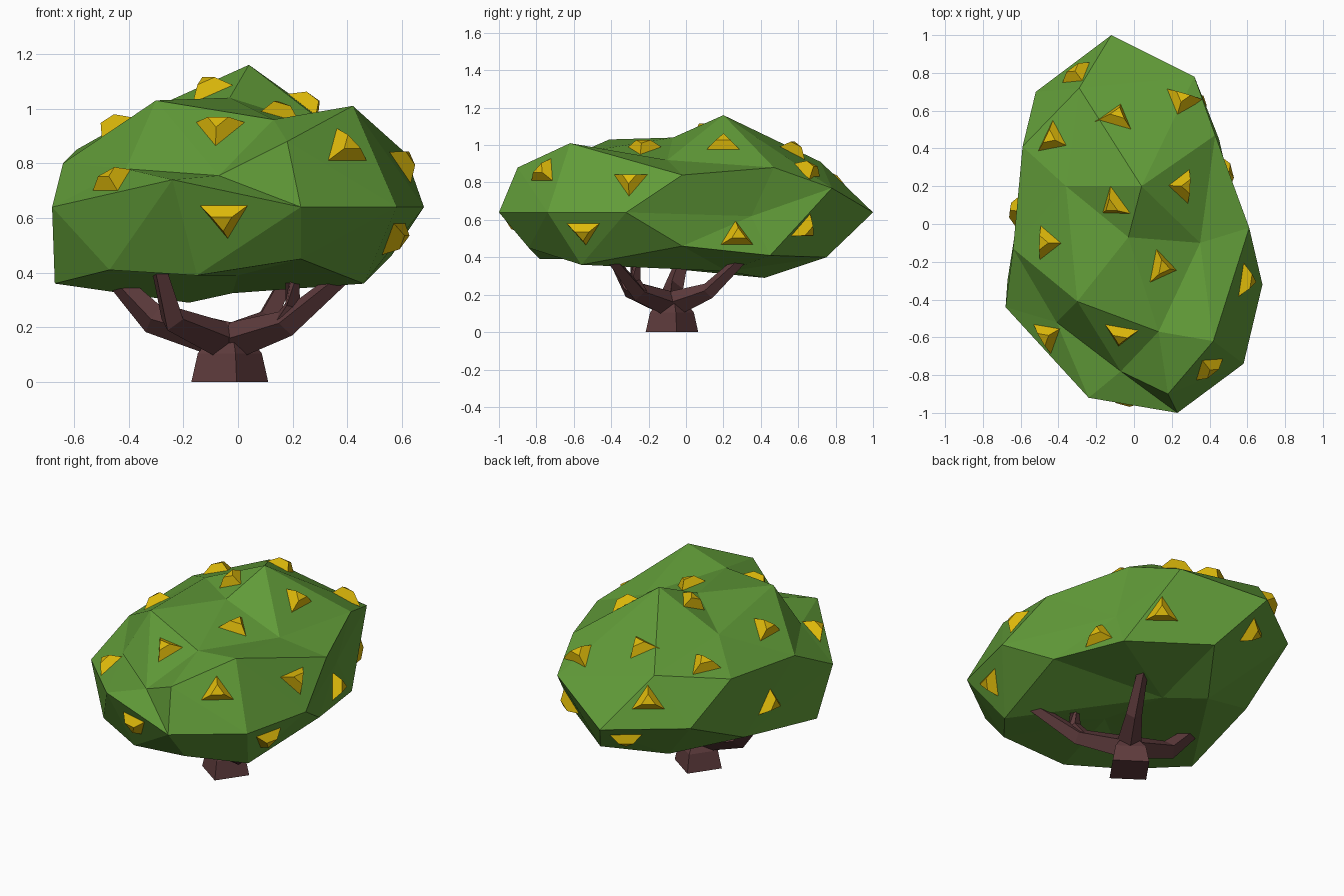
import bpy, bmesh
from mathutils import Vector, Matrix
from mathutils.bvhtree import BVHTree

if "Cube" in bpy.data.objects:
    bpy.data.objects.remove(bpy.data.objects["Cube"])


def material(name, rgb):
    m = bpy.data.materials.new(name)
    m.diffuse_color = (*rgb, 1)
    m.use_nodes = True
    m.node_tree.nodes["Principled BSDF"].inputs["Base Color"].default_value = m.diffuse_color
    return m


GREEN = material("leaf_green", (0.12, 0.33, 0.04))
YELLOW = material("fruit_yellow", (0.72, 0.48, 0.003))
BARK = material("bark_brown", (0.115, 0.045, 0.047))


def finish(bm, name, mat):
    bmesh.ops.recalc_face_normals(bm, faces=bm.faces[:])
    me = bpy.data.meshes.new(name)
    bm.to_mesh(me)
    bm.free()
    me.materials.append(mat)
    ob = bpy.data.objects.new(name, me)
    bpy.context.collection.objects.link(ob)
    return ob


def loft(bm, rings):
    for lo, hi in zip(rings, rings[1:]):
        for k in range(4):
            bm.faces.new((lo[k], lo[(k + 1) % 4], hi[(k + 1) % 4], hi[k]))
    bm.faces.new(rings[0])
    bm.faces.new(rings[-1])


# Canopy: corner points wrapped as a faceted shell around a centre
upper = [(0.04, 0.20, 1.16), (0.42, -0.62, 1.01), (-0.30, -0.41, 1.03), (-0.03, -0.07, 1.04),
         (0.13, -0.57, 0.96), (-0.41, -0.52, 0.78), (-0.07, -0.78, 0.755), (0.18, -0.90, 0.88),
         (0.35, -0.10, 0.92), (0.61, -0.02, 0.84), (0.43, 0.47, 0.88), (0.32, 0.78, 0.77),
         (-0.29, 0.72, 0.91), (-0.36, 0.20, 0.98), (-0.59, 0.41, 0.85), (-0.64, -0.13, 0.80)]
rim = [(-0.12, 1.0, 0.64), (0.42, 0.35, 0.62), (0.68, -0.32, 0.64), (0.58, -0.74, 0.64),
       (0.23, -1.0, 0.64), (-0.24, -0.92, 0.74), (-0.68, -0.44, 0.64), (-0.52, 0.70, 0.64)]
under = [(0.46, -0.56, 0.36), (0.23, -0.84, 0.45), (-0.15, -0.78, 0.39), (-0.47, -0.62, 0.41),
         (-0.67, -0.30, 0.36), (0.56, -0.02, 0.46), (0.45, 0.45, 0.41), (0.05, 0.75, 0.40),
         (-0.18, 0.42, 0.29), (0.0, -0.25, 0.39), (-0.58, 0.27, 0.44), (-0.02, 0.22, 0.325)]
bm = bmesh.new()
centre = Vector((0, -0.03, 0.62))
corners = []
for p in upper + rim + under:
    d = Vector(p) - centre
    direction = Vector((d.x / 0.66, d.y, d.z / 0.45)).normalized()
    corners.append((bm.verts.new(direction), p))
bmesh.ops.convex_hull(bm, input=bm.verts[:])
for v, p in corners:
    v.co = p
# turn one diagonal so the front dent creases the right way
dent = bm.edges.get((corners[2][0], corners[21][0]))
if dent:
    bmesh.ops.rotate_edges(bm, edges=[dent], use_ccw=False)
bmesh.ops.recalc_face_normals(bm, faces=bm.faces[:])
surface = BVHTree.FromBMesh(bm)
finish(bm, "canopy", GREEN)

# Fruits: three-sided chunks seated on the canopy, tip pointing down (-1) or up (1) the slope
down = [(-0.07, -0.58, 0.92), (-0.05, -0.92, 0.60), (0.60, -0.30, 0.81), (0.59, -0.55, 0.53),
        (0.15, -0.23, 1.0), (-0.11, 0.10, 1.08), (-0.09, 0.57, 0.98), (-0.17, 0.82, 0.53)]
up = [(0.40, -0.77, 0.86), (-0.47, -0.60, 0.75), (0.26, 0.20, 1.01), (-0.46, -0.10, 0.92),
      (-0.43, 0.45, 0.90), (0.25, 0.65, 0.85), (-0.32, 0.82, 0.80), (0.36, 0.67, 0.53),
      (0.47, 0.27, 0.51), (-0.63, 0.07, 0.58)]
for i, (spot, sign) in enumerate([(s, -1) for s in down] + [(s, 1) for s in up]):
    loc, n, _, _ = surface.find_nearest(Vector(spot))
    tip = sign * (Vector((0, 0, 1)) - n * n.z).normalized()
    basis = Matrix((tip.cross(n), tip * 0.85, n)).transposed().to_4x4()
    bm = bmesh.new()
    bmesh.ops.create_cone(bm, cap_ends=True, segments=3, radius1=0.12, radius2=0.045, depth=0.06,
                          matrix=Matrix.Translation(loc + n * 0.017) @ basis)
    finish(bm, f"fruit_{i + 1}", YELLOW)


# Branches: tapered four-sided limbs along a short path of x, y, z, radius
def limb(name, path):
    bm = bmesh.new()
    rings = []
    for i, (x, y, z, r) in enumerate(path):
        a = Vector(path[max(i - 1, 0)][:3])
        b = Vector(path[min(i + 1, len(path) - 1)][:3])
        q = (b - a).to_track_quat('Z', 'Y')
        rings.append([bm.verts.new(Vector((x, y, z)) + q @ Vector(c) * r)
                      for c in ((1, 0, 0), (0, 1, 0), (-1, 0, 0), (0, -1, 0))])
    loft(bm, rings)
    finish(bm, name, BARK)


limb("branch_right", [(-0.02, -0.09, 0.15, 0.07), (0.18, -0.26, 0.215, 0.05), (0.40, -0.41, 0.40, 0.03)])
limb("branch_right_fork", [(0.15, -0.23, 0.20, 0.04), (0.20, -0.27, 0.28, 0.035), (0.20, -0.27, 0.42, 0.025)])
limb("branch_left", [(-0.04, -0.08, 0.15, 0.07), (-0.31, -0.07, 0.23, 0.055), (-0.49, -0.01, 0.42, 0.03)])
limb("branch_front", [(-0.05, -0.09, 0.15, 0.07), (-0.24, -0.30, 0.23, 0.05), (-0.29, -0.40, 0.42, 0.03)])
limb("branch_back", [(-0.02, -0.07, 0.15, 0.07), (0.10, 0.12, 0.22, 0.045), (0.21, 0.35, 0.44, 0.025)])

# Trunk: square stump turned at an angle, rising to a small peak where the limbs meet
bm = bmesh.new()
turn = Matrix.Rotation(-0.61, 3, 'Z')
rings = [[bm.verts.new(Vector((-0.03, -0.075, z)) + turn @ Vector((sx * h, sy * h, 0)))
          for sx, sy in ((-1, -1), (1, -1), (1, 1), (-1, 1))]
         for z, h in ((0, 0.101), (0.105, 0.084), (0.20, 0.03))]
loft(bm, rings)
finish(bm, "trunk", BARK)
